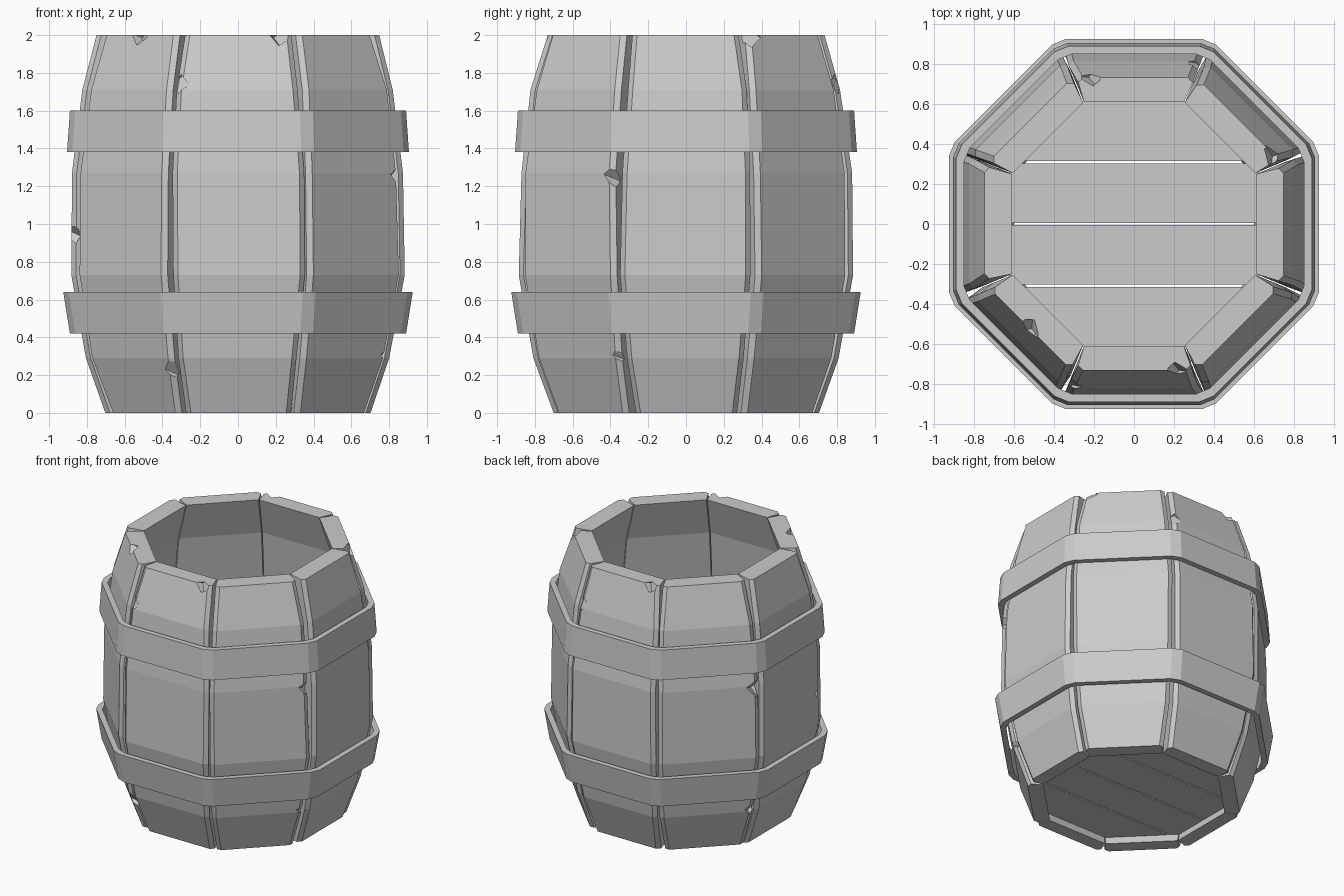
import bpy, bmesh, math, random
from mathutils import Matrix, Vector

if "Cube" in bpy.data.objects:
    bpy.data.objects.remove(bpy.data.objects["Cube"])

random.seed(4)
T = math.tan(math.pi / 8)
Z = [0, .29, .73, 1.27, 1.71, 2]
OUT = [.705, .805, .885, .875, .82, .735]
INN = [.60, .69, .76, .755, .70, .61]


def make(name, bm):
    bmesh.ops.recalc_face_normals(bm, faces=bm.faces)
    me = bpy.data.meshes.new(name)
    bm.to_mesh(me)
    bm.free()
    ob = bpy.data.objects.new(name, me)
    bpy.context.collection.objects.link(ob)
    return ob


def loft(bm, loops, closed=False):
    rows = [[bm.verts.new(p) for p in lp] for lp in loops]
    n = len(rows[0])
    pairs = list(zip(rows, rows[1:])) + ([(rows[-1], rows[0])] if closed else [])
    for a, b in pairs:
        for i in range(n):
            j = (i + 1) % n
            bm.faces.new((a[i], a[j], b[j], b[i]))
    if not closed:
        bm.faces.new(rows[0][::-1])
        bm.faces.new(rows[-1])


def outer_at(z):
    for i in range(5):
        if z <= Z[i + 1]:
            f = (z - Z[i]) / (Z[i + 1] - Z[i])
            return OUT[i] + f * (OUT[i + 1] - OUT[i])
    return OUT[-1]


def point(k, r, s, z):
    a = math.radians(45 * k - 90)
    return Vector((r * math.cos(a) - s * math.sin(a), r * math.sin(a) + s * math.cos(a), z))


# Chips: stave index -> (side position -1..1, height, size)
CHIPS = {0: [(-1, 1.75, .05), (.75, 2.0, .05)],
         1: [(1, 1.25, .07), (1, .30, .05)],
         3: [(-.9, 2.0, .06)],
         4: [(-1, 1.75, .05), (.75, 2.0, .05)],
         5: [(1, 1.25, .07), (1, .30, .05)],
         6: [(1, .95, .06)],
         7: [(1, .22, .055), (0, 2.0, .05)]}

# Eight bulging staves with bevelled edges and V gaps
for k in range(8):
    loops = []
    gaps = [random.uniform(.015, .035) for _ in range(2)]
    for z, o, n in zip(Z, OUT, INN):
        l = gaps[0] + random.uniform(-.008, .008)
        r = gaps[1] + random.uniform(-.008, .008)
        ro = o + random.uniform(-.005, .005) + (.015 if k in (2, 6) and z == 2 else 0)
        h, hi = o * T, n * T - .003
        prof = [(n, -hi), (n, hi), (ro - .025, h - r), (ro, h - r - .025),
                (ro, -h + l + .025), (ro - .025, -h + l)]
        loops.append([point(k, rr, s, z) for rr, s in prof])
    bm = bmesh.new()
    loft(bm, loops)
    stave = make("stave_%d" % (k + 1), bm)
    for s, z, size in CHIPS.get(k, []):
        o = outer_at(z)
        bm = bmesh.new()
        rot = (Matrix.Rotation(math.radians(45 * k + 40), 4, 'Z')
               @ Matrix.Rotation(.7, 4, 'X') @ Matrix.Rotation(.5, 4, 'Y'))
        bmesh.ops.create_cube(bm, size=size * 1.5,
                              matrix=Matrix.Translation(point(k, o + .01, s * (o * T - .015), z)) @ rot)
        cutter = make("chip_cutter", bm)
        cutter.hide_render = True
        mod = stave.modifiers.new("chip", 'BOOLEAN')
        mod.operation, mod.solver, mod.object = 'DIFFERENCE', 'EXACT', cutter
        bpy.context.view_layer.objects.active = stave
        bpy.ops.object.modifier_apply(modifier=mod.name)
        bpy.data.objects.remove(cutter)


# Hoops: octagons with cut corners
def hoop(name, z0, z1, r0, r1, thick=.04):
    def ring(r, z):
        return [point(k, r, s * (r * T - .04), z) for k in range(8) for s in (-1, 1)]
    bm = bmesh.new()
    loft(bm, [ring(r0, z0), ring(r1, z1), ring(r1 - thick, z1), ring(r0 - thick, z0)], True)
    make(name, bm)


hoop("lower_hoop", .42, .64, .89, .925)
hoop("upper_hoop", 1.38, 1.60, .905, .89)

# Floor planks, clipped to the octagon, with narrow gaps
for i in range(4):
    y0, y1 = -.62 + .31 * i + .006, -.62 + .31 * (i + 1) - .006
    bm = bmesh.new()
    R = .625
    loft(bm, [[point(k, R, -R * T, z) for k in range(8)] for z in (.06, .13)])
    for y, sgn in ((y0, -1), (y1, 1)):
        g = bm.verts[:] + bm.edges[:] + bm.faces[:]
        bmesh.ops.bisect_plane(bm, geom=g, plane_co=(0, y, 0), plane_no=(0, sgn, 0), clear_outer=True)
        bmesh.ops.holes_fill(bm, edges=[e for e in bm.edges if e.is_boundary])
    make("floor_plank_%d" % (i + 1), bm)
